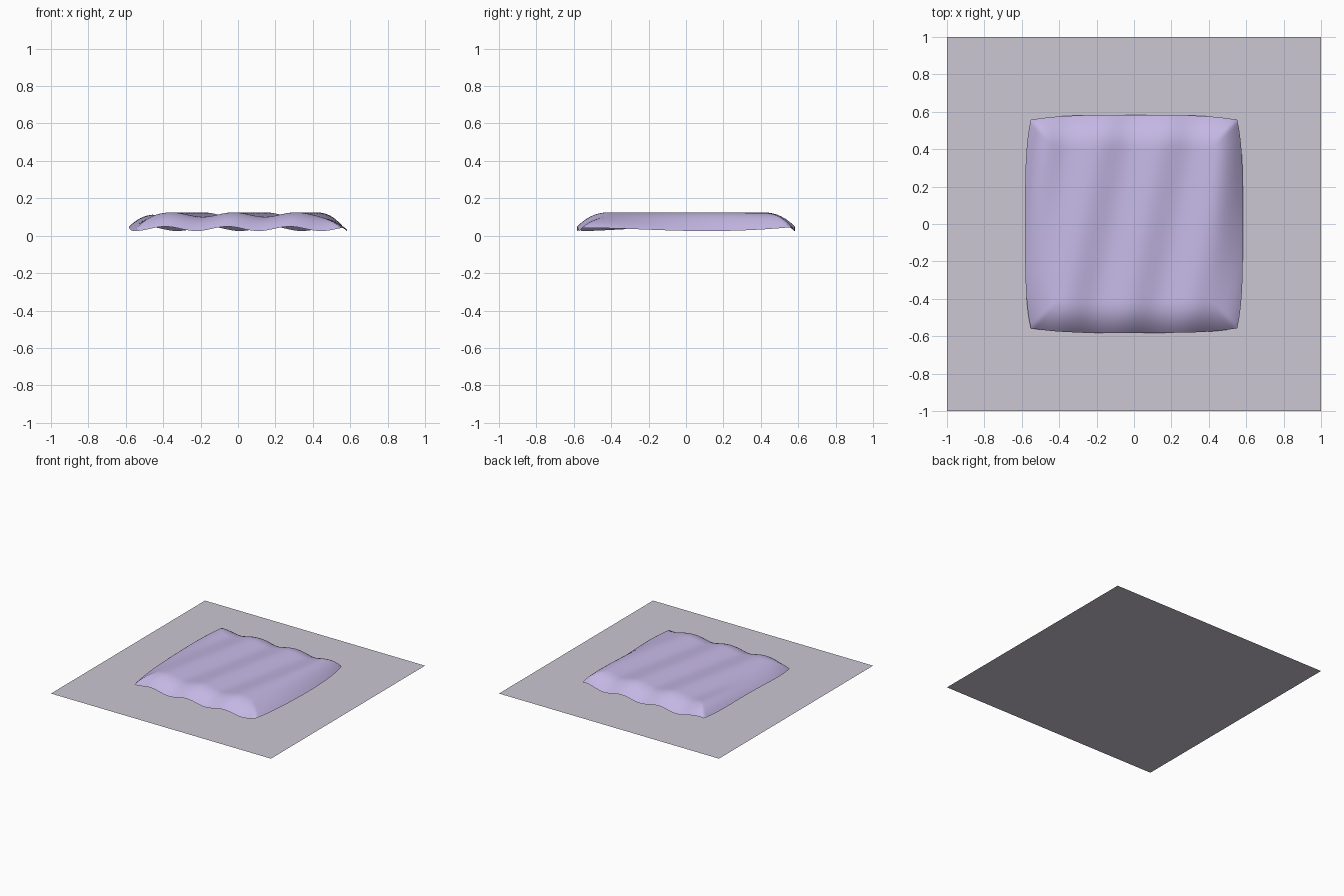
import bpy
import bmesh
import math

old = bpy.data.objects.get("Cube")
if old:
    bpy.data.objects.remove(old, do_unlink=True)


def make_material(name, color):
    mat = bpy.data.materials.new(name)
    mat.use_nodes = True
    mat.diffuse_color = color
    mat.node_tree.nodes["Principled BSDF"].inputs["Base Color"].default_value = color
    return mat


def make_sheet(name, segments, shape, mat, smooth):
    """Unit grid from -1 to 1, with every vertex moved by shape(u, v)."""
    bm = bmesh.new()
    bmesh.ops.create_grid(bm, x_segments=segments, y_segments=segments, size=1)
    for vert in bm.verts:
        vert.co = shape(vert.co.x, vert.co.y)
    for face in bm.faces:
        face.smooth = smooth
    mesh = bpy.data.meshes.new(name)
    bm.to_mesh(mesh)
    bm.free()
    mesh.materials.append(mat)
    obj = bpy.data.objects.new(name, mesh)
    bpy.context.collection.objects.link(obj)
    return obj


HALF = 0.582          # half width of the cloth
BORDER = 0.30         # share of the half width that slopes down to the hem
HEM, RISE = 0.037, 0.076
RIPPLE, PERIOD, LEAN = 0.012, 0.333, 0.2


def cloth_shape(u, v):
    # sides bow outward, corners pull in
    x = u * (HALF - 0.03 * abs(v) ** 4)
    y = v * (HALF - 0.025 * abs(u) ** 4)
    # mitred slope from the hem to the flat middle
    t = min((1 - max(abs(u), abs(v))) / BORDER, 1)
    dome = RISE * (1 - (1 - t) ** 2.3)
    # slanted folds running front to back
    phase = (x - LEAN * (y + 0.45) + 0.03) / PERIOD
    return x, y, HEM + dome + RIPPLE * math.cos(math.tau * phase)


# Flat ground sheet
make_sheet("base_sheet", 1, lambda u, v: (u, v, 0),
           make_material("pale grey", (0.60, 0.57, 0.65, 1)), False)

# Rippled cloth resting above it
make_sheet("rippled_cloth", 80, cloth_shape,
           make_material("soft lavender", (0.55, 0.47, 0.77, 1)), True)
